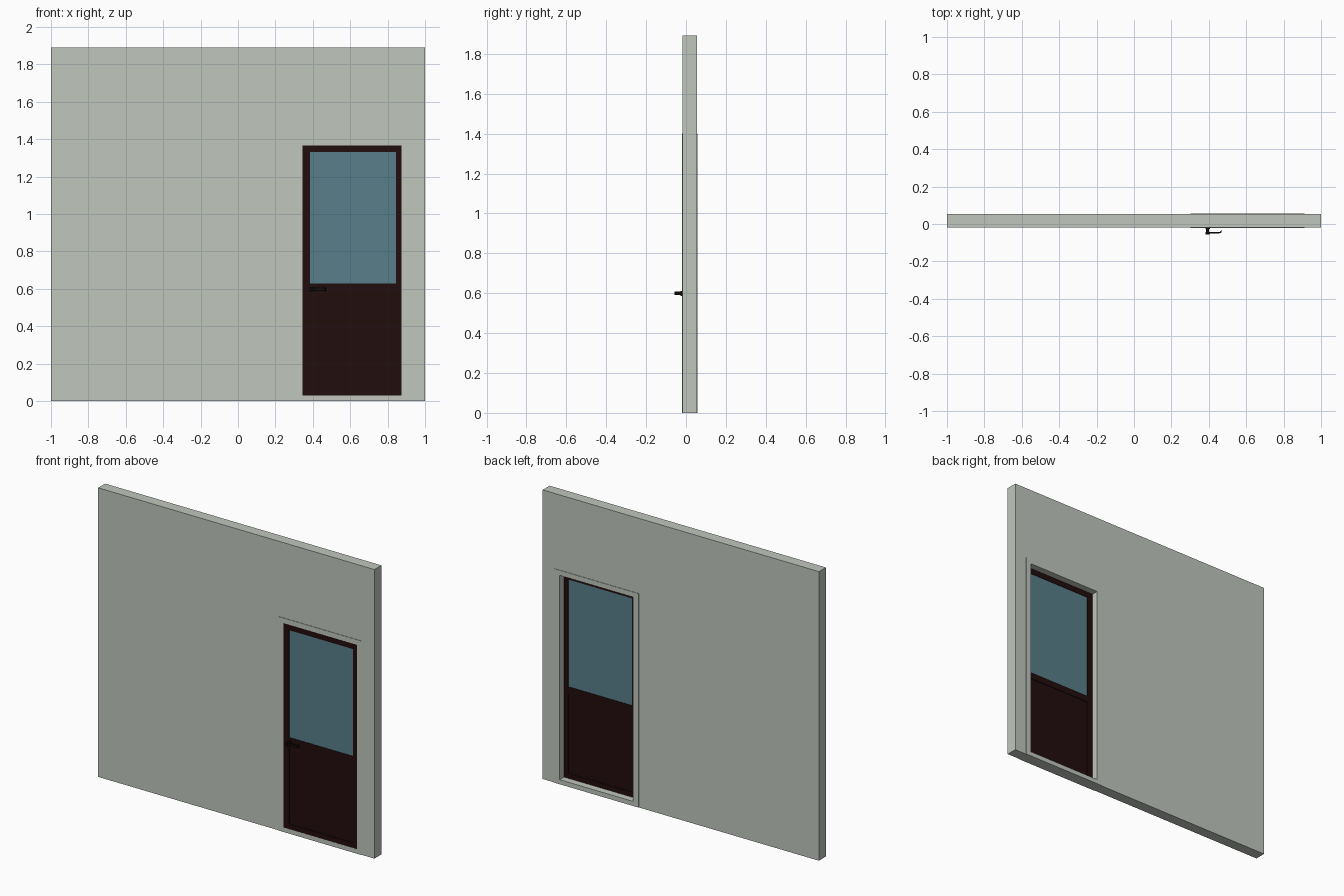
import bpy, bmesh

if "Cube" in bpy.data.objects:
    bpy.data.objects.remove(bpy.data.objects["Cube"])


def material(name, rgb):
    m = bpy.data.materials.new(name)
    m.diffuse_color = (*rgb, 1)
    m.use_nodes = True
    m.node_tree.nodes["Principled BSDF"].inputs["Base Color"].default_value = m.diffuse_color
    return m


PLASTER = material("pale grey plaster", (0.527, 0.565, 0.515))
WOOD = material("dark brown wood", (0.016, 0.004, 0.004))
GLASS = material("blue grey glass", (0.098, 0.21, 0.254))
METAL = material("black metal", (0.006, 0.003, 0.003))


def finish(bm, name, mat):
    bmesh.ops.recalc_face_normals(bm, faces=bm.faces)
    me = bpy.data.meshes.new(name)
    bm.to_mesh(me)
    bm.free()
    me.materials.append(mat)
    ob = bpy.data.objects.new(name, me)
    bpy.context.collection.objects.link(ob)
    return ob


def corners(r):
    x0, z0, x1, z1 = r
    return [(x0, z0), (x1, z0), (x1, z1), (x0, z1)]


def ring(name, outer, inner, y0, y1, mat):
    """Rectangular slab with a rectangular hole; rectangles are x0, z0, x1, z1."""
    bm = bmesh.new()
    loops = [[bm.verts.new((x, y, z)) for x, z in corners(r)]
             for r, y in ((outer, y0), (inner, y0), (inner, y1), (outer, y1))]
    for a, b in zip(loops, loops[1:] + loops[:1]):
        for i in range(4):
            j = (i + 1) % 4
            bm.faces.new((a[i], a[j], b[j], b[i]))
    return finish(bm, name, mat)


def prism(name, pts, axis, lo, hi, mat):
    """Extrude a profile along y (points x, z) or along z (points x, y)."""
    bm = bmesh.new()
    f = bm.faces.new([bm.verts.new((a, lo, b) if axis == 'y' else (a, b, lo)) for a, b in pts])
    ext = bmesh.ops.extrude_face_region(bm, geom=[f])
    d = (0, hi - lo, 0) if axis == 'y' else (0, 0, hi - lo)
    bmesh.ops.translate(bm, vec=d, verts=[v for v in ext["geom"] if isinstance(v, bmesh.types.BMVert)])
    return finish(bm, name, mat)


# Wall with door opening, and thin casings on both faces
opening = (0.344, 0.03, 0.875, 1.367)
casing = (0.303, 0.0, 0.912, 1.40)
FRONT, BACK = -0.018, 0.054
ring("wall", (-1, 0, 1, 1.892), opening, FRONT, BACK, PLASTER)
ring("front_casing", casing, opening, FRONT - 0.003, FRONT, PLASTER)
ring("back_casing", casing, opening, BACK, BACK + 0.003, PLASTER)

# Door leaf: glazed upper half and panelled lower half
D0, D1, MID = -0.020, 0.012, 0.607
x0, z0, x1, z1 = opening
window = (0.384, 0.629, 0.845, 1.331)
panel = (0.384, 0.062, 0.845, 0.586)
ring("door_upper_frame", (x0, MID, x1, z1), window, D0, D1, WOOD)
ring("door_lower_frame", (x0, z0, x1, MID), panel, D0, D1, WOOD)
prism("door_glass", corners(window), 'y', D0 + 0.003, D1 - 0.003, GLASS)
prism("door_panel", corners(panel), 'y', D0 + 0.004, D1 - 0.004, WOOD)

# Lever handle: rose, stem and a lever with its tip curled to the door
prism("handle_rose", corners((0.381, 0.587, 0.405, 0.611)), 'y', -0.027, D0, METAL)
prism("handle_stem", corners((0.384, 0.590, 0.402, 0.608)), 'y', -0.050, -0.027, METAL)
lever = [(0.381, -0.057), (0.400, -0.057), (0.410, -0.050), (0.456, -0.050), (0.466, -0.047),
         (0.470, -0.036), (0.465, -0.036), (0.460, -0.042), (0.405, -0.042), (0.381, -0.042)]
prism("handle_lever", lever, 'z', 0.590, 0.608, METAL)
